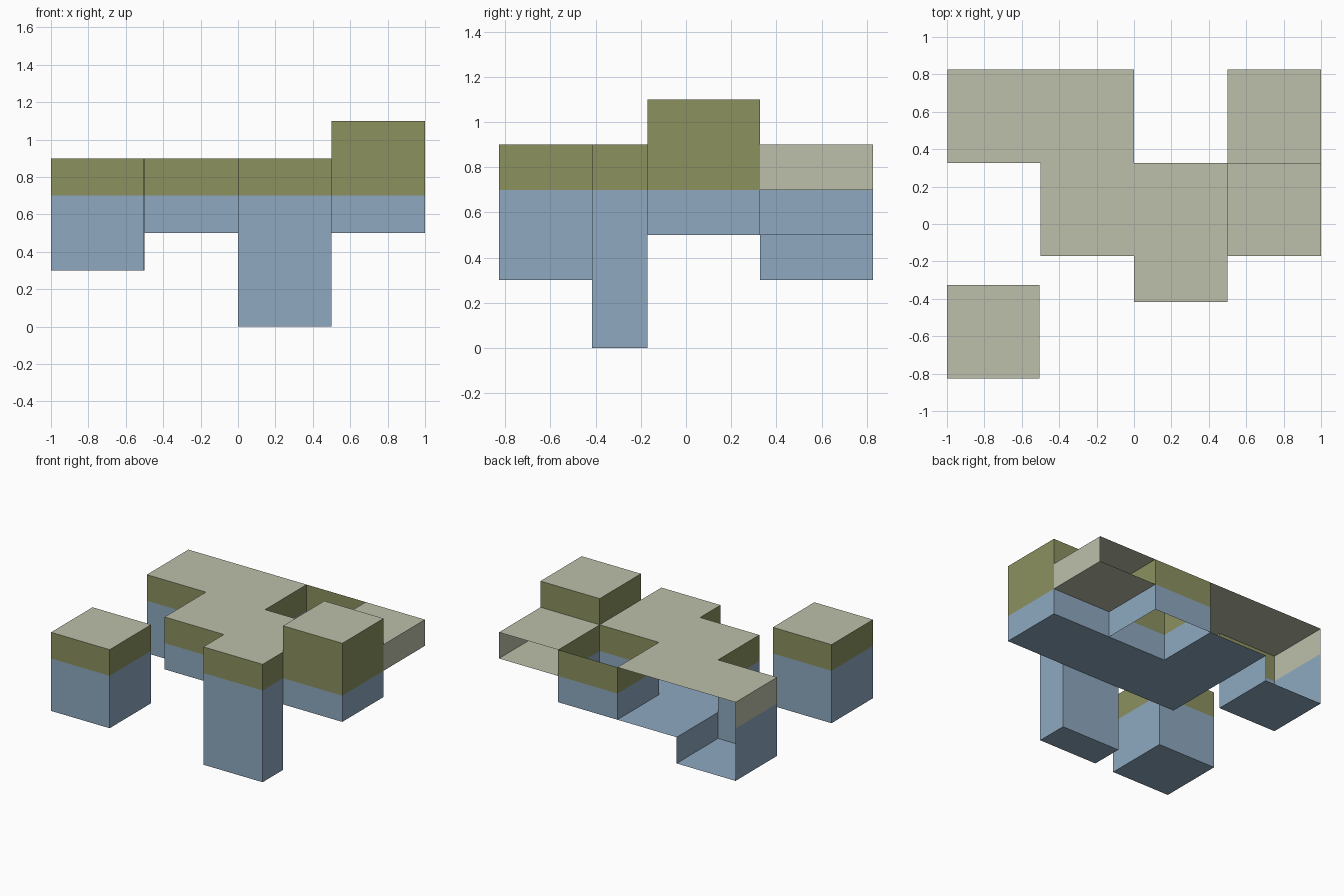
import bpy, bmesh

if "Cube" in bpy.data.objects:
    bpy.data.objects.remove(bpy.data.objects["Cube"])

# Flat colours (sRGB converted to linear)
def colour(name, *rgb):
    m = bpy.data.materials.new(name)
    lin = [((c / 255 + 0.055) / 1.055) ** 2.4 for c in rgb]
    m.diffuse_color = (*lin, 1)
    m.use_nodes = True
    m.node_tree.nodes["Principled BSDF"].inputs["Base Color"].default_value = m.diffuse_color
    return m

BLUE, OLIVE, PALE = 0, 1, 2
MATS = [colour("slate_blue", 142, 169, 192),
        colour("olive_band", 140, 145, 95),
        colour("pale_top", 188, 192, 170)]
BAND = 0.7                              # height where blue turns to olive

def block(name, x, y, z, sides, caps="TB", cap_mats=(PALE, BLUE)):
    """Open block of flat panels. Each side is (which, z0, z1, upper colour)."""
    bm = bmesh.new()

    def quad(pts, mat):
        bm.faces.new([bm.verts.new(p) for p in pts]).material_index = mat

    (x0, x1), (y0, y1), (z0, z1) = x, y, z
    ring = [(x0, y0), (x1, y0), (x1, y1), (x0, y1)]
    if "T" in caps:
        quad([(*p, z1) for p in ring], cap_mats[0])
    if "B" in caps:
        quad([(*p, z0) for p in reversed(ring)], cap_mats[1])
    for side in sides:
        which, lo, hi, upper = (side + (z0, z1, OLIVE)[len(side) - 1:])
        i = "front right back left".split().index(which)
        a, b = ring[i], ring[(i + 1) % 4]
        # split the panel at the colour band
        for s, e, mat in ((lo, min(hi, BAND), BLUE), (max(lo, BAND), hi, upper)):
            if e - s > 1e-4:
                quad([(*a, s), (*b, s), (*b, e), (*a, e)], mat)
    bmesh.ops.remove_doubles(bm, verts=bm.verts, dist=1e-5)
    me = bpy.data.meshes.new(name)
    bm.to_mesh(me)
    bm.free()
    for m in MATS:
        me.materials.append(m)
    bpy.context.collection.objects.link(bpy.data.objects.new(name, me))

# Grid rows
BACK, MID = (0.327, 0.827), (-0.17, 0.327)

# Separate closed block at the front left
block("detached_block", (-1, -0.505), (-0.827, -0.327), (0.3, 0.9),
      [("front",), ("right",), ("back",), ("left",)])

# Back row, open towards the rear
block("back_left_block", (-0.998, -0.5), BACK, (0.3, 0.9),
      [("front",), ("left", 0.3, 0.9, PALE), ("right", 0.3, 0.5)])
block("back_middle_block", (-0.5, 0), BACK, (0.5, 0.9), [("right",)])
block("back_right_slab", (0.5, 1), BACK, (0.7, 0.9),
      [("right", 0.7, 0.9, PALE), ("left", 0.5, 0.9)], cap_mats=(PALE, PALE))

# Thin wall behind the open shaft
block("shaft_back_wall", (0, 0.5), (0.827, 1), (0.5, 0.9), [("front",)], caps="")

# Middle row
block("middle_left_block", (-0.5, 0), MID, (0.5, 0.9), [("left",), ("front",)])
block("middle_block", (0, 0.5), MID, (0.5, 0.9), [("back",)])
block("raised_block", (0.5, 1), MID, (0.5, 1.1),
      [("front",), ("right",), ("left", 0.9, 1.1),
       ("back", 0.5, 0.7), ("back", 0.9, 1.1)])

# Tall half-depth column reaching the ground
block("front_column", (0, 0.5), (-0.417, -0.17), (0, 0.9),
      [("front",), ("left",), ("right",), ("back", 0, 0.5)])
